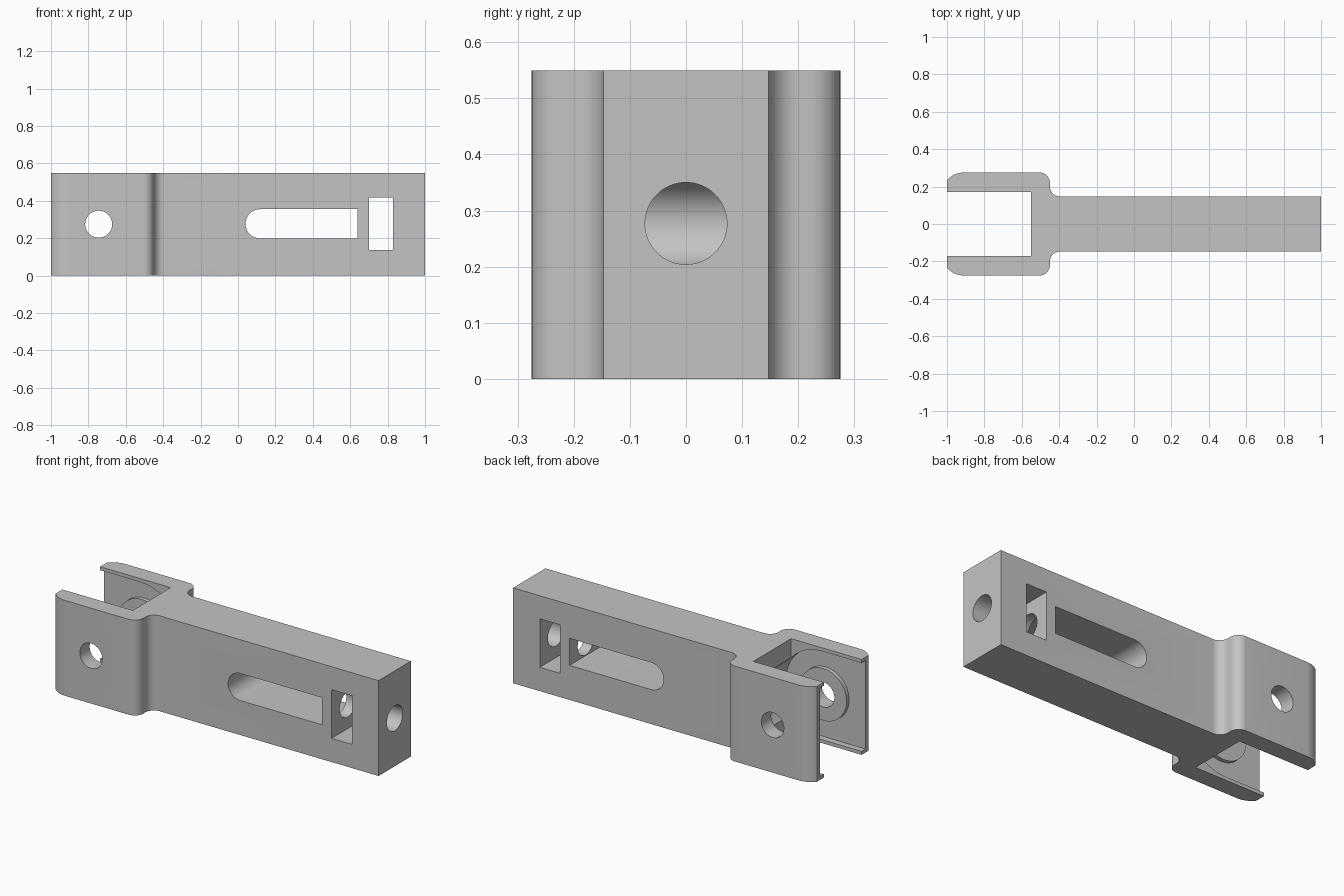
import bpy, bmesh
from math import sin, cos, pi, radians
from mathutils import Matrix

if "Cube" in bpy.data.objects:
    bpy.data.objects.remove(bpy.data.objects["Cube"])

HEIGHT = 0.55
MID = HEIGHT / 2
PIN_X = -0.745

grey = bpy.data.materials.new("plain grey")
grey.use_nodes = True
colour = (0.55, 0.55, 0.55, 1)
grey.diffuse_color = colour
grey.node_tree.nodes["Principled BSDF"].inputs["Base Color"].default_value = colour


def finish(bm, name):
    bmesh.ops.recalc_face_normals(bm, faces=bm.faces)
    mesh = bpy.data.meshes.new(name)
    bm.to_mesh(mesh)
    bm.free()
    obj = bpy.data.objects.new(name, mesh)
    bpy.context.collection.objects.link(obj)
    mesh.materials.append(grey)
    return obj


def prism(name, points, start, end, axis="z"):
    """Extrude an outline along z, or an x-z outline along y."""
    bm = bmesh.new()
    place = (lambda a, b: (a, b, start)) if axis == "z" else (lambda a, b: (a, start, b))
    face = bm.faces.new([bm.verts.new(place(a, b)) for a, b in points])
    side = bmesh.ops.extrude_face_region(bm, geom=[face])
    verts = [g for g in side["geom"] if isinstance(g, bmesh.types.BMVert)]
    depth = end - start
    bmesh.ops.translate(bm, verts=verts, vec=(0, 0, depth) if axis == "z" else (0, depth, 0))
    return finish(bm, name)


def rod(name, radius, length, centre, axis, segments=64):
    bm = bmesh.new()
    turn = Matrix.Rotation(pi / 2, 4, "X" if axis == "y" else "Y")
    bmesh.ops.create_cone(bm, cap_ends=True, segments=segments, radius1=radius,
                          radius2=radius, depth=length,
                          matrix=Matrix.Translation(centre) @ turn)
    return finish(bm, name)


def arc(cx, cy, r, a0, a1, steps=12):
    angles = [radians(a0 + (a1 - a0) * i / steps) for i in range(steps + 1)]
    return [(cx + r * cos(a), cy + r * sin(a)) for a in angles]


def rectangle(x0, x1, y0, y1):
    return [(x0, y0), (x1, y0), (x1, y1), (x0, y1)]


def combine(target, tool, operation="DIFFERENCE"):
    tool.hide_render = True
    mod = target.modifiers.new("combine", "BOOLEAN")
    mod.operation = operation
    mod.solver = "EXACT"
    mod.object = tool
    bpy.context.view_layer.objects.active = target
    bpy.ops.object.modifier_apply(modifier=mod.name)
    bpy.data.objects.remove(tool)


# Forked bar outline: rounded tip, shoulder, fillet, straight shank
half = arc(-0.91, 0.155, 0.12, 138.6, 90)
half += arc(-0.505, 0.22, 0.055, 90, 0)
half += arc(-0.395, 0.202, 0.055, 180, 270)
half.append((1, 0.147))
half[0] = (-1, half[0][1])
outline = half + [(x, -y) for x, y in reversed(half)]
body = prism("forked_bar", outline, 0, HEIGHT)

# Fork opening
combine(body, prism("fork_gap", rectangle(-1.1, -0.55, -0.172, 0.172), -0.1, HEIGHT + 0.1))

# Round-ended wheel recess that leaves thin lips along the arms
r = 0.255
recess = arc(PIN_X, MID, r, -90, 90, 40) + [(-1.1, MID + r), (-1.1, MID - r)]
combine(body, prism("wheel_recess", recess, -0.208, 0.208, "y"))

# Round bosses on the inner arm walls, then the pin hole
for side in (-1, 1):
    boss = rod("pin_boss", 0.15, 0.05, (PIN_X, side * 0.21, MID), "y")
    combine(body, boss, "UNION")
combine(body, rod("pin_hole", 0.072, 1, (PIN_X, 0, MID), "y"))

# Long slot with one round end, and the rectangular window
s = 0.078
slot = arc(0.04 + s, MID + 0.002, s, 90, 270, 32) + [(0.64, MID + 0.002 - s), (0.64, MID + 0.002 + s)]
combine(body, prism("long_slot", slot, -0.5, 0.5, "y"))
combine(body, prism("nut_window", rectangle(0.7, 0.83, 0.137, 0.417), -0.5, 0.5, "y"))

# Screw hole from the shank end into the slot
combine(body, rod("screw_hole", 0.073, 0.7, (0.75, 0, MID + 0.002), "x"))

bpy.ops.object.select_all(action="DESELECT")
body.select_set(True)
bpy.context.view_layer.objects.active = body
bpy.ops.object.shade_smooth_by_angle(angle=radians(30))
